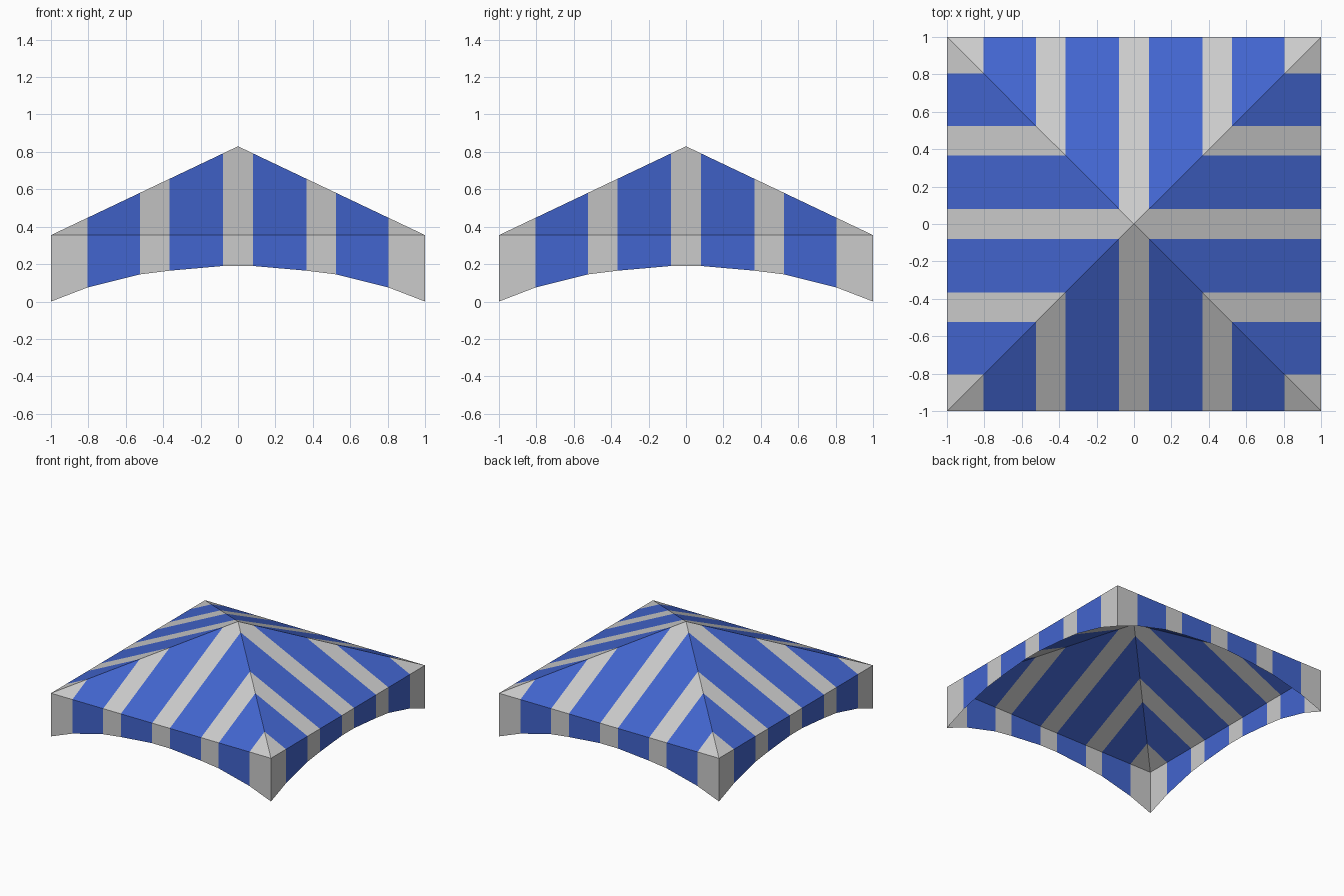
import bpy, bmesh
from mathutils import Matrix
from math import pi

if "Cube" in bpy.data.objects:
    bpy.data.objects.remove(bpy.data.objects["Cube"])

EAVE, APEX = 0.355, 0.83
# stripe edges along one side, with the height of the scalloped hem
HALF = [(0.08, 0.19), (0.365, 0.165), (0.525, 0.145), (0.805, 0.075), (1.0, 0.0)]
EDGES = [(-x, z) for x, z in reversed(HALF)] + HALF

blue = bpy.data.materials.new("blue_cloth")
blue.diffuse_color = (0.055, 0.13, 0.62, 1)
blue.use_nodes = True
blue.node_tree.nodes["Principled BSDF"].inputs["Base Color"].default_value = blue.diffuse_color


def ridge(x):
    """Point on the hip line of the front slope."""
    return (x, -abs(x), APEX - (APEX - EAVE) * abs(x))


def roof_strip(a, b):
    pts = [(a[0], -1, EAVE), (b[0], -1, EAVE), ridge(b[0])]
    if a[0] < 0 < b[0]:
        pts.append(ridge(0))
    return pts + [ridge(a[0])]


def valance_strip(a, b):
    return [(a[0], -1, a[1]), (b[0], -1, b[1]), (b[0], -1, EAVE), (a[0], -1, EAVE)]


def build(name, strip, parity, mat=None):
    """Every second stripe of one side, repeated around the four sides."""
    bm = bmesh.new()
    for k in range(4):
        turn = Matrix.Rotation(k * pi / 2, 4, 'Z')
        for i in range(parity, len(EDGES) - 1, 2):
            bm.faces.new([bm.verts.new(p) for p in strip(EDGES[i], EDGES[i + 1])]
                         ).normal_update()
            bm.faces.ensure_lookup_table()
            bmesh.ops.transform(bm, matrix=turn, verts=bm.faces[-1].verts)
    bmesh.ops.remove_doubles(bm, verts=bm.verts, dist=1e-4)
    me = bpy.data.meshes.new(name)
    bm.to_mesh(me)
    bm.free()
    if mat:
        me.materials.append(mat)
    bpy.context.collection.objects.link(bpy.data.objects.new(name, me))


# sloping canopy
build("canopy_grey_stripes", roof_strip, 0)
build("canopy_blue_stripes", roof_strip, 1, blue)
# hanging valance
build("valance_grey_stripes", valance_strip, 0)
build("valance_blue_stripes", valance_strip, 1, blue)
